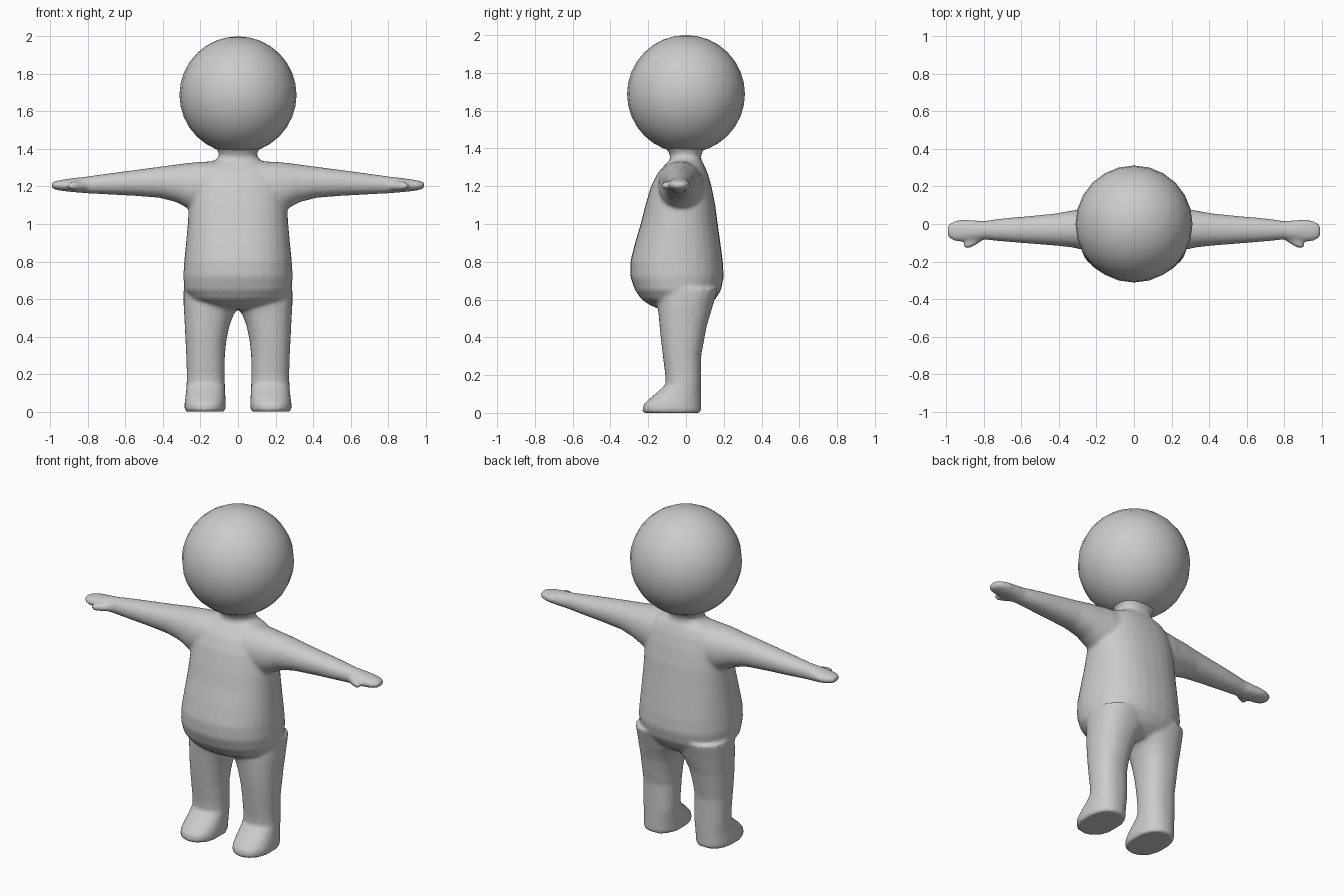
import bpy, bmesh, math
from mathutils import Vector

grey = bpy.data.materials.new("light grey")
grey.diffuse_color = (0.6, 0.6, 0.6, 1)
SIDES = 32


def ring(a0, a1, b0, b1, power=2.3):
    """Rounded-box outline filling the range a0..a1 by b0..b1."""
    pts = []
    for i in range(SIDES):
        t = 2 * math.pi * i / SIDES
        c, s = math.cos(t), math.sin(t)
        u = math.copysign(abs(c) ** (2 / power), c)
        v = math.copysign(abs(s) ** (2 / power), s)
        pts.append(((a0 + a1) / 2 + u * (a1 - a0) / 2,
                    (b0 + b1) / 2 + v * (b1 - b0) / 2))
    return pts


def loft(bm, rings):
    loops = [[bm.verts.new(p) for p in r] for r in rings]
    for a, b in zip(loops, loops[1:]):
        for i in range(SIDES):
            j = (i + 1) % SIDES
            bm.faces.new((a[i], a[j], b[j], b[i]))
    bm.faces.new(loops[0][::-1])
    bm.faces.new(loops[-1])


def finish(name, bm):
    bmesh.ops.recalc_face_normals(bm, faces=bm.faces)
    for f in bm.faces:
        f.smooth = True
    me = bpy.data.meshes.new(name)
    bm.to_mesh(me)
    bm.free()
    me.materials.append(grey)
    ob = bpy.data.objects.new(name, me)
    bpy.context.collection.objects.link(ob)
    return ob


body = bmesh.new()

# Torso and neck: z, half width, front y, back y
torso = [(0.545, 0.10, -0.13, 0.08), (0.57, 0.19, -0.19, 0.12), (0.60, 0.25, -0.235, 0.155),
         (0.65, 0.285, -0.27, 0.185), (0.72, 0.292, -0.295, 0.20), (0.80, 0.287, -0.295, 0.195),
         (0.90, 0.277, -0.27, 0.182), (1.00, 0.268, -0.24, 0.168), (1.10, 0.262, -0.215, 0.155),
         (1.20, 0.25, -0.185, 0.135), (1.27, 0.23, -0.15, 0.115), (1.315, 0.19, -0.11, 0.095),
         (1.34, 0.12, -0.085, 0.08), (1.365, 0.098, -0.085, 0.08), (1.39, 0.108, -0.098, 0.092),
         (1.42, 0.125, -0.12, 0.115)]
loft(body, [[(x, y, z) for x, y in ring(-w, w, f, b)] for z, w, f, b in torso])

# Legs and feet: z, inner x, outer x, front y, back y
leg = [(0.0, 0.07, 0.28, -0.222, 0.075), (0.012, 0.066, 0.286, -0.232, 0.08),
       (0.045, 0.066, 0.285, -0.225, 0.08), (0.08, 0.067, 0.28, -0.188, 0.08),
       (0.115, 0.069, 0.276, -0.145, 0.08), (0.15, 0.07, 0.274, -0.108, 0.08),
       (0.20, 0.071, 0.273, -0.11, 0.08), (0.30, 0.07, 0.276, -0.122, 0.08),
       (0.38, 0.062, 0.28, -0.132, 0.095), (0.46, 0.045, 0.284, -0.14, 0.11),
       (0.52, 0.022, 0.287, -0.145, 0.128), (0.56, -0.01, 0.29, -0.15, 0.14),
       (0.66, -0.02, 0.29, -0.15, 0.17)]

# Arms and mitten hands: x, bottom z, top z, front y, back y
arm = [(0.12, 1.08, 1.335, -0.15, 0.095), (0.22, 1.07, 1.33, -0.145, 0.09),
       (0.27, 1.085, 1.325, -0.138, 0.08), (0.33, 1.117, 1.317, -0.125, 0.072),
       (0.42, 1.14, 1.305, -0.115, 0.056), (0.55, 1.15, 1.288, -0.105, 0.043),
       (0.70, 1.158, 1.268, -0.093, 0.03), (0.80, 1.163, 1.254, -0.083, 0.016),
       (0.86, 1.168, 1.247, -0.09, 0.021), (0.92, 1.174, 1.239, -0.094, 0.024),
       (0.96, 1.18, 1.232, -0.09, 0.016), (0.985, 1.187, 1.226, -0.075, 0.0),
       (0.994, 1.196, 1.218, -0.06, -0.015)]

# Thumbs: x, y, radius
thumb = [(0.79, -0.045, 0.02), (0.83, -0.075, 0.024), (0.87, -0.102, 0.023),
         (0.895, -0.118, 0.018), (0.905, -0.124, 0.01)]
along = Vector((0.8, -0.6, 0))
across = Vector((0.6, 0.8, 0))

for s in (-1, 1):
    loft(body, [[(s * x, y, z) for x, y in ring(i, o, f, b)] for z, i, o, f, b in leg])
    loft(body, [[(s * x, y, z) for y, z in ring(f, b, lo, hi, 2.1)] for x, lo, hi, f, b in arm])
    rings = []
    for x, y, r in thumb:
        pts = [Vector((x, y, 1.203)) + across * u + Vector((0, 0, v))
               for u, v in ring(-r, r, -r, r, 2)]
        rings.append([(s * p.x, p.y, p.z) for p in pts])
    loft(body, rings)

# Fuse the limbs into one soft skin
body = finish("body", body)
fuse = body.modifiers.new("fuse", 'REMESH')
fuse.mode = 'VOXEL'
fuse.voxel_size = 0.011
fuse.use_smooth_shade = True
soften = body.modifiers.new("soften", 'SMOOTH')
soften.factor = 0.5
soften.iterations = 6

# Ball head
head = bmesh.new()
bmesh.ops.create_uvsphere(head, u_segments=24, v_segments=16, radius=0.312)
bmesh.ops.translate(head, verts=head.verts, vec=(0, 0, 1.688))
finish("head", head)
